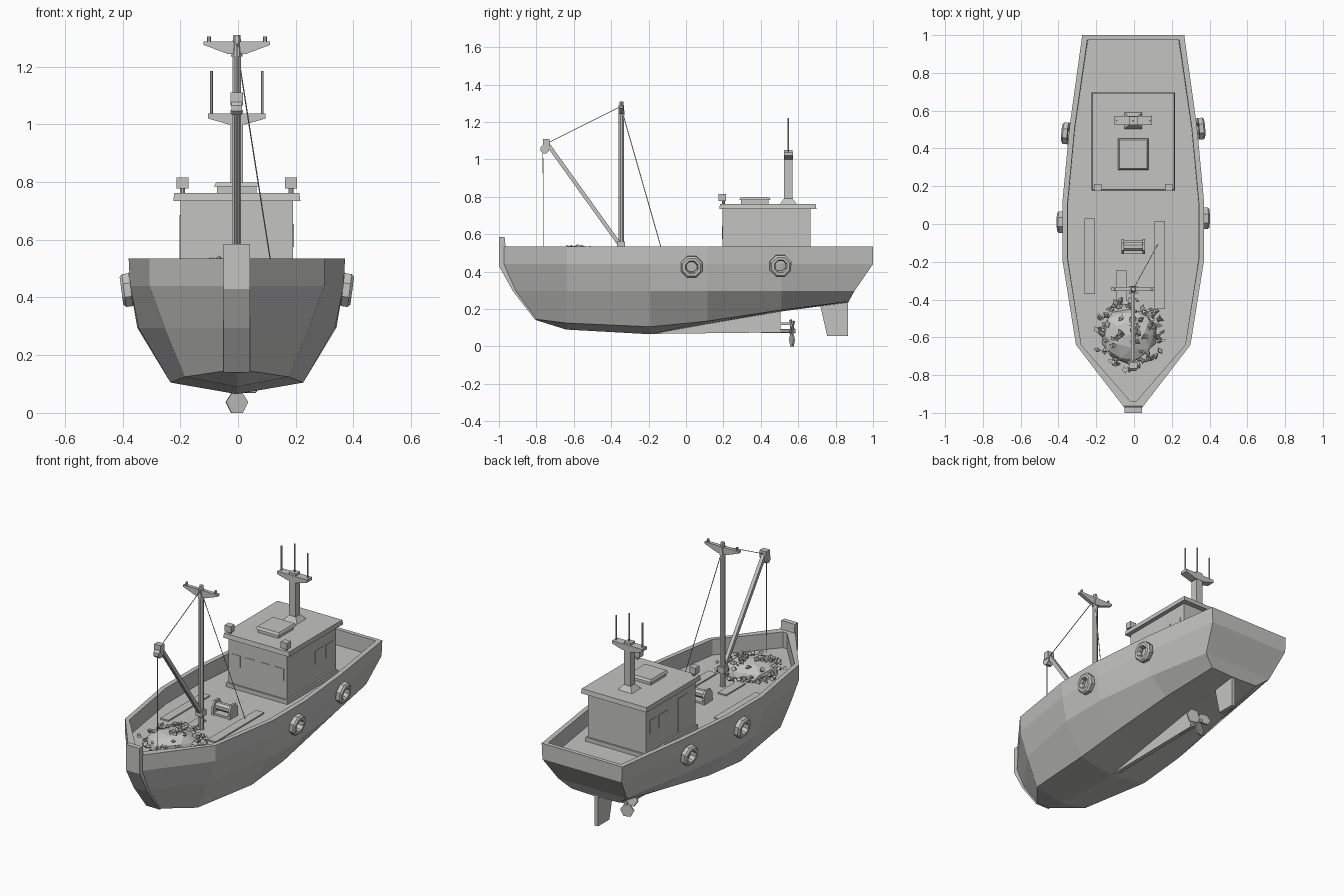
import bpy, bmesh, math, random
from mathutils import Vector, Matrix

random.seed(4)
if "Cube" in bpy.data.objects:
    bpy.data.objects.remove(bpy.data.objects["Cube"])

CX = -0.004  # centre line of the boat
grey = bpy.data.materials.new("plain_grey")
grey.use_nodes = True
COLOUR = (0.55, 0.55, 0.54, 1)
grey.diffuse_color = COLOUR
grey.node_tree.nodes["Principled BSDF"].inputs["Base Color"].default_value = COLOUR


def finish(name, bm):
    bmesh.ops.recalc_face_normals(bm, faces=bm.faces)
    bmesh.ops.translate(bm, vec=(CX, 0, 0), verts=bm.verts)
    mesh = bpy.data.meshes.new(name)
    bm.to_mesh(mesh)
    bm.free()
    mesh.materials.append(grey)
    obj = bpy.data.objects.new(name, mesh)
    bpy.context.scene.collection.objects.link(obj)
    return obj


def box(name, x, y, z, top=1.0):
    """Box from three ranges; top scales the upper face."""
    bm = bmesh.new()
    bmesh.ops.create_cube(bm, size=1)
    for v in bm.verts:
        s = top if v.co.z > 0 else 1
        v.co = [(a + b) / 2 + c * (b - a) * k
                for (a, b), c, k in zip((x, y, z), v.co, (s, s, 1))]
    return finish(name, bm)


def rod(name, p, q, r, sides=8, r2=None):
    bm = bmesh.new()
    p, q = Vector(p), Vector(q)
    turn = (q - p).to_track_quat('Z', 'Y').to_matrix().to_4x4()
    spin = Matrix.Rotation(math.pi / sides, 4, 'Z')
    bmesh.ops.create_cone(bm, cap_ends=True, segments=sides, radius1=r,
                          radius2=r if r2 is None else r2, depth=(q - p).length,
                          matrix=Matrix.Translation((p + q) / 2) @ turn @ spin)
    return finish(name, bm)


def prism(name, pts, axis, lo, hi):
    """Extrude a 2D outline along x (outline in y, z) or y (outline in x, z)."""
    bm = bmesh.new()
    place = (lambda d, p: (d, p[0], p[1])) if axis == 'x' else (lambda d, p: (p[0], d, p[1]))
    a = [bm.verts.new(place(lo, p)) for p in pts]
    b = [bm.verts.new(place(hi, p)) for p in pts]
    bm.faces.new(a)
    bm.faces.new(b)
    for i in range(len(a)):
        j = (i + 1) % len(a)
        bm.faces.new((a[i], a[j], b[j], b[i]))
    return finish(name, bm)


# Hull: each level runs from bow to stern through six stations
DECK, RIM = 0.44, 0.535
MIDS = (-0.64, -0.19, 0.115, 0.51)
LEVELS = (  # bow y, stern y, half widths, heights
    (-0.80, 0.87, (0,) * 6, (0.14, 0.09, 0.065, 0.12, 0.187, 0.235)),
    (-0.80, 0.87, (0.045, 0.18, 0.23, 0.23, 0.20, 0.16), (0.145, 0.125, 0.105, 0.135, 0.195, 0.24)),
    (-0.91, 0.90, (0.045, 0.25, 0.34, 0.345, 0.30, 0.23), (0.295,) * 6),
    (-0.975, 1.0, (0.045, 0.303, 0.37, 0.37, 0.33, 0.265), (DECK,) * 6),
    (-0.975, 1.0, (0.045, 0.303, 0.375, 0.375, 0.338, 0.27), (RIM,) * 6),
    (-0.94, 0.975, (0.014, 0.275, 0.347, 0.347, 0.31, 0.243), (RIM,) * 6),
    (-0.94, 0.975, (0.014, 0.275, 0.345, 0.345, 0.308, 0.24), (DECK,) * 6),
)
bm = bmesh.new()
grid = {}
for side in (-1, 1):
    for k, (bow, stern, widths, heights) in enumerate(LEVELS):
        for i, y in enumerate((bow, *MIDS, stern)):
            grid[side, k, i] = bm.verts.new((side * widths[i], y, heights[i]))
last = len(LEVELS) - 1
for k in range(last):
    for side in (-1, 1):
        for i in range(5):
            bm.faces.new((grid[side, k, i], grid[side, k, i + 1],
                          grid[side, k + 1, i + 1], grid[side, k + 1, i]))
    for i in (0, 5):
        bm.faces.new((grid[-1, k, i], grid[1, k, i], grid[1, k + 1, i], grid[-1, k + 1, i]))
for i in range(5):
    bm.faces.new((grid[-1, last, i], grid[1, last, i], grid[1, last, i + 1], grid[-1, last, i + 1]))
bmesh.ops.remove_doubles(bm, verts=bm.verts, dist=0.0005)
finish("hull", bm)

# Stem post, keel fin, rudder and propeller
prism("stem_post", [(-1, 0.585), (-1, 0.43), (-0.925, 0.295), (-0.805, 0.14), (-0.78, 0.15),
                    (-0.89, 0.295), (-0.955, 0.44), (-0.97, 0.585)], 'x', -0.046, 0.046)
prism("keel_fin", [(-0.19, 0.067), (0.505, 0.075), (0.505, 0.2), (0.1, 0.14)], 'x', -0.012, 0.012)
prism("rudder", [(0.72, 0.21), (0.72, 0.23), (0.865, 0.25), (0.865, 0.055), (0.755, 0.055)],
      'x', -0.012, 0.012)
rod("propeller_shaft", (0, 0.4, 0.083), (0, 0.585, 0.083), 0.012)
box("shaft_bracket", (-0.01, 0.01), (0.5, 0.56), (0.115, 0.128))
for n in range(3):
    blade = prism("propeller_blade", [(-0.01, 0), (-0.04, -0.045), (-0.02, -0.083),
                                      (0.02, -0.083), (0.04, -0.045), (0.01, 0)], 'y', -0.004, 0.004)
    blade.data.transform(Matrix.Translation((0, 0.568, 0.083)) @ Matrix.Rotation(n * math.tau / 3, 4, 'Y')
                         @ Matrix.Rotation(0.3, 4, 'Z'))

# Tyre fenders
for x, y, z in ((0.383, 0.03, 0.425), (0.358, 0.505, 0.43), (-0.383, 0.01, 0.425), (-0.358, 0.48, 0.43)):
    side = 1 if x > 0 else -1
    bm = bmesh.new()
    rings = []
    for n in range(8):
        a = (n + 0.5) * math.tau / 8
        rings.append([bm.verts.new((d, r * math.cos(a), r * math.sin(a)))
                      for r, d in ((0.062, -0.016), (0.062, 0.008), (0.052, 0.017),
                                   (0.036, 0.017), (0.03, 0.005), (0.03, -0.016))])
    for n in range(8):
        a, b = rings[n], rings[(n + 1) % 8]
        for k in range(6):
            m = (k + 1) % 6
            bm.faces.new((a[k], a[m], b[m], b[k]))
    yaw = -0.07 if y > 0.3 else 0
    bmesh.ops.transform(bm, verts=bm.verts, matrix=Matrix.Translation((x, y, z))
                        @ Matrix.Rotation(0 if side > 0 else math.pi, 4, 'Z')
                        @ Matrix.Rotation(-yaw * side, 4, 'Z') @ Matrix.Rotation(0.13, 4, 'Y'))
    finish("tyre_fender", bm)

# Wheelhouse with base trim, roof and roof hatch
box("cabin_base_trim", (-0.205, 0.205), (0.185, 0.675), (DECK - 0.01, 0.465))
box("cabin", (-0.195, 0.195), (0.195, 0.665), (DECK - 0.01, 0.74))
box("cabin_roof", (-0.22, 0.22), (0.178, 0.697), (0.735, 0.762), 0.985)
box("roof_hatch", (-0.068, 0.068), (0.295, 0.44), (0.76, 0.788))
box("roof_hatch_lid", (-0.08, 0.08), (0.285, 0.452), (0.784, 0.798), 0.9)

# Windows and door as thin plates
for x in (-0.145, -0.05, 0.05, 0.145):
    box("front_window", (x - 0.029, x + 0.029), (0.192, 0.197), (0.575, 0.645))
for side in (-1, 1):
    for lo, hi in ((0.465, 0.545), (0.565, 0.635)):
        box("side_window", sorted((side * 0.193, side * 0.198)), (lo, hi), (0.575, 0.655))
box("cabin_door", (-0.198, -0.193), (0.27, 0.36), (0.475, 0.685))

# Searchlights on the roof's front corners
for x in (-0.188, 0.188):
    rod("searchlight_stand", (x, 0.2, 0.76), (x, 0.2, 0.785), 0.009)
    box("searchlight", (x - 0.021, x + 0.021), (0.175, 0.213), (0.777, 0.815))

# Aerial mast on the roof
AY = 0.547
box("aerial_mast_foot", (-0.048, 0.048), (AY - 0.045, AY + 0.045), (0.76, 0.792), 0.5)
box("aerial_mast", (-0.022, 0.022), (AY - 0.022, AY + 0.022), (0.785, 1.05))
prism("aerial_crossbar", [(-0.1, 1.037), (0.1, 1.037), (0.1, 1.02), (0.03, 1.0), (-0.03, 1.0),
                          (-0.1, 1.02)], 'y', AY - 0.024, AY + 0.024)
for x, top in ((-0.088, 1.185), (0, 1.22), (0.088, 1.185)):
    rod("aerial", (x, AY, 1.03), (x, AY, top), 0.005, 6)

# Cargo mast with crosstree, boom and rigging
MY = -0.345
rod("cargo_mast", (0, MY, DECK), (0, MY, 1.29), 0.016)
rod("mast_cap", (0, MY, 1.235), (0, MY, 1.31), 0.02, 6, 0.012)
prism("crosstree", [(-0.115, 1.286), (0.115, 1.286), (0.115, 1.275), (0.03, 1.243), (-0.03, 1.243),
                    (-0.115, 1.275)], 'y', MY - 0.011, MY + 0.011)
for x in (-0.097, 0.097):
    rod("crosstree_peg", (x, MY, 1.28), (x, MY, 1.304), 0.007, 6)
rod("boom", (0, MY - 0.01, 0.545), (0, -0.742, 1.085), 0.015, 4)
box("boom_joint", (-0.022, 0.022), (MY - 0.025, MY + 0.018), (0.525, 0.56))
box("boom_head", (-0.022, 0.022), (-0.765, -0.73), (1.065, 1.11))
rod("boom_pulley", (-0.018, -0.755, 1.055), (0.018, -0.755, 1.055), 0.025)
for name, p, q in (("boom_stay", (0, -0.735, 1.09), (0, MY, 1.285)),
                   ("back_stay", (0, MY, 1.27), (0.13, -0.108, DECK)),
                   ("lifting_line", (0, -0.765, 1.05), (0, -0.762, 0.48))):
    rod(name, p, q, 0.0022, 4)

# Winch
for x in (-0.055, 0.055):
    prism("winch_side", [(-0.16, DECK), (-0.08, DECK), (-0.08, 0.49), (-0.1, 0.52), (-0.14, 0.52),
                         (-0.16, 0.49)], 'x', x - 0.006, x + 0.006)
rod("winch_drum", (-0.055, -0.12, 0.485), (0.055, -0.12, 0.485), 0.024)
box("winch_bed", (-0.055, 0.055), (-0.155, -0.085), (DECK, 0.452))

# Deck planks
for x, y in (((-0.257, -0.203), (-0.37, 0.03)), ((0.113, 0.168), (-0.45, 0.015)),
             ((-0.092, -0.037), (-0.43, -0.247))):
    box("deck_plank", x, y, (DECK - 0.005, DECK + 0.008))

# Heap on the foredeck with loose chunks around it
HEAP = Vector((-0.025, -0.585, DECK))
bm = bmesh.new()
bmesh.ops.create_icosphere(bm, subdivisions=2, radius=1)
for v in bm.verts:
    v.co = HEAP + Vector((v.co.x * 0.145, v.co.y * 0.145, max(v.co.z, -0.1) * 0.085)) * random.uniform(0.9, 1.1)
finish("heap", bm)
bm = bmesh.new()
for n in range(110):
    a = random.uniform(0, math.tau)
    r = random.uniform(0.13, 0.19) if n < 80 else random.uniform(0.03, 0.13)
    lift = 0.012 + (0.03 * random.random() if r > 0.13 else 0.08 * math.sqrt(1 - (r / 0.15) ** 2))
    place = Matrix.Translation(HEAP + Vector((r * math.cos(a), r * math.sin(a), lift)))
    turn = Matrix.Rotation(random.uniform(0, math.tau), 4, 'Z') @ Matrix.Rotation(random.uniform(0, 3), 4, 'X')
    size = random.uniform(0.014, 0.022)
    bmesh.ops.create_cone(bm, cap_ends=True, segments=4, radius1=size, radius2=size * 0.4, depth=size,
                          matrix=place @ turn @ Matrix.Diagonal((1, 0.7, 0.8, 1)))
finish("heap_chunks", bm)
